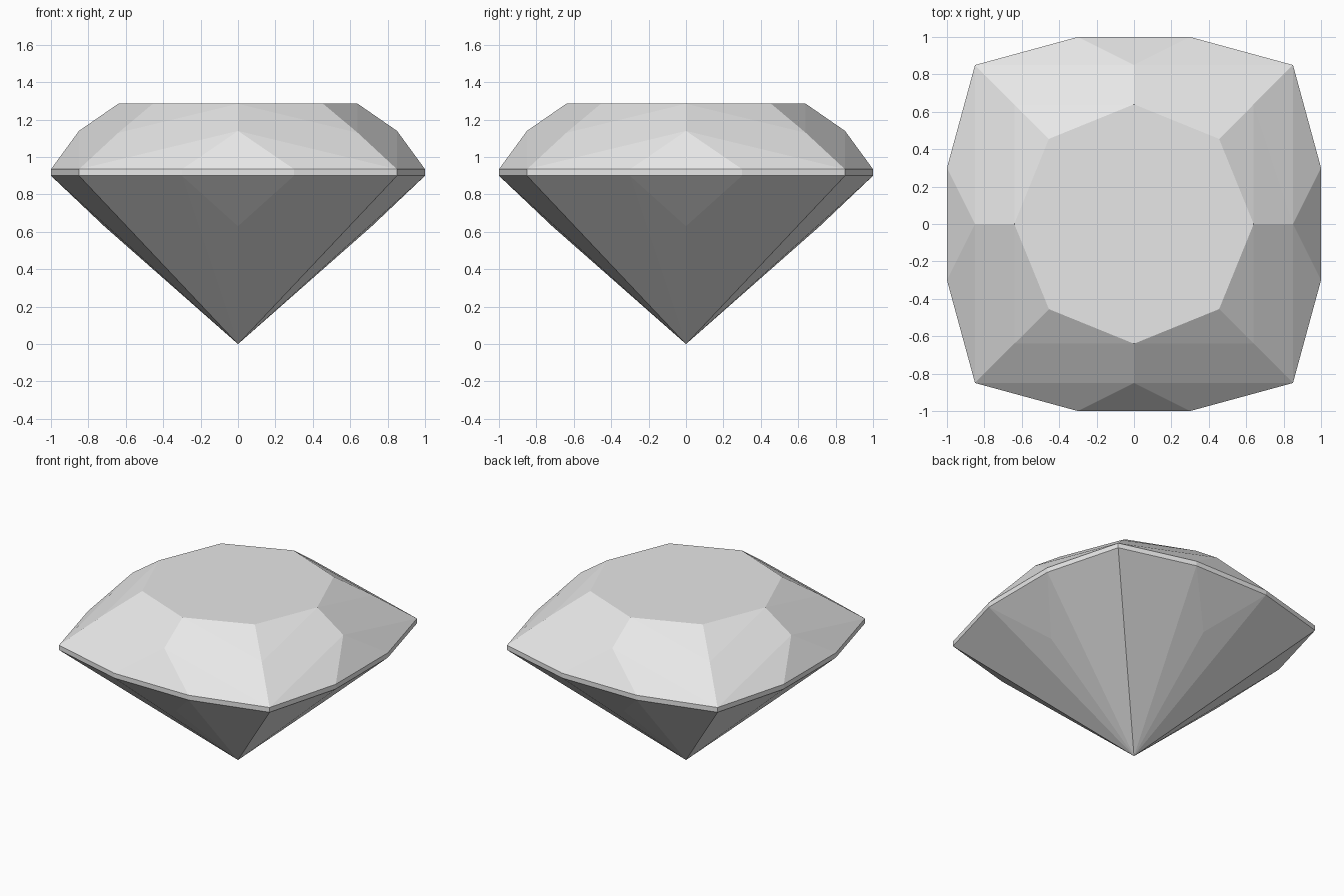
import bpy
import bmesh
from mathutils import Matrix, Vector

cube = bpy.data.objects.get("Cube")
if cube:
    bpy.data.objects.remove(cube, do_unlink=True)

# Single stone colour
stone = bpy.data.materials.new("pale grey stone")
stone.use_nodes = True
colour = (0.8, 0.8, 0.8, 1)
stone.diffuse_color = colour
stone.node_tree.nodes["Principled BSDF"].inputs["Base Color"].default_value = colour

# Heights of the horizontal levels
TABLE, GIRDLE_TOP, GIRDLE_BASE = 1.285, 0.935, 0.9

# Corner points of one half side, facing the front
table_mid = (0, -0.64, TABLE)
table_corner = (0.455, -0.455, TABLE)
star = (0, -0.85, 1.14)
ridge = (0.64, -0.64, 1.13)
side_top = (0.3, -1, GIRDLE_TOP)
corner_top = (0.85, -0.85, GIRDLE_TOP)
side_base = (0.3, -1, GIRDLE_BASE)
corner_base = (0.85, -0.85, GIRDLE_BASE)
lower_star = (0, -0.715, 0.63)
tip = (0, 0, 0)


def flip(p):
    return (-p[0], p[1], p[2])


# Facets that appear on both halves of each side
half_facets = [
    (table_mid, table_corner, ridge),
    (table_mid, ridge, star),
    (star, ridge, corner_top),
    (star, corner_top, side_top),
    (side_top, corner_top, corner_base, side_base),
    (side_base, corner_base, tip),
    (lower_star, side_base, tip),
]
# Facets that straddle the middle of each side
middle_facets = [
    (star, side_top, flip(side_top)),
    (side_top, side_base, flip(side_base), flip(side_top)),
    (lower_star, side_base, flip(side_base)),
]
side = middle_facets + half_facets + [[flip(p) for p in f] for f in half_facets]

# Repeat the side around the four quarter turns
bm = bmesh.new()
turns = [Matrix(((1, 0, 0), (0, 1, 0), (0, 0, 1))),
         Matrix(((0, -1, 0), (1, 0, 0), (0, 0, 1))),
         Matrix(((-1, 0, 0), (0, -1, 0), (0, 0, 1))),
         Matrix(((0, 1, 0), (-1, 0, 0), (0, 0, 1)))]
for turn in turns:
    for facet in side:
        bm.faces.new([bm.verts.new(turn @ Vector(p)) for p in facet])

# Flat table on top
outline = []
for turn in turns:
    outline += [turn @ Vector(table_mid), turn @ Vector(table_corner)]
bm.faces.new([bm.verts.new(p) for p in outline])

bmesh.ops.remove_doubles(bm, verts=bm.verts[:], dist=0.0005)
bmesh.ops.recalc_face_normals(bm, faces=bm.faces[:])

mesh = bpy.data.meshes.new("cut_gemstone")
bm.to_mesh(mesh)
bm.free()
mesh.materials.append(stone)
gem = bpy.data.objects.new("cut_gemstone", mesh)
bpy.context.scene.collection.objects.link(gem)
